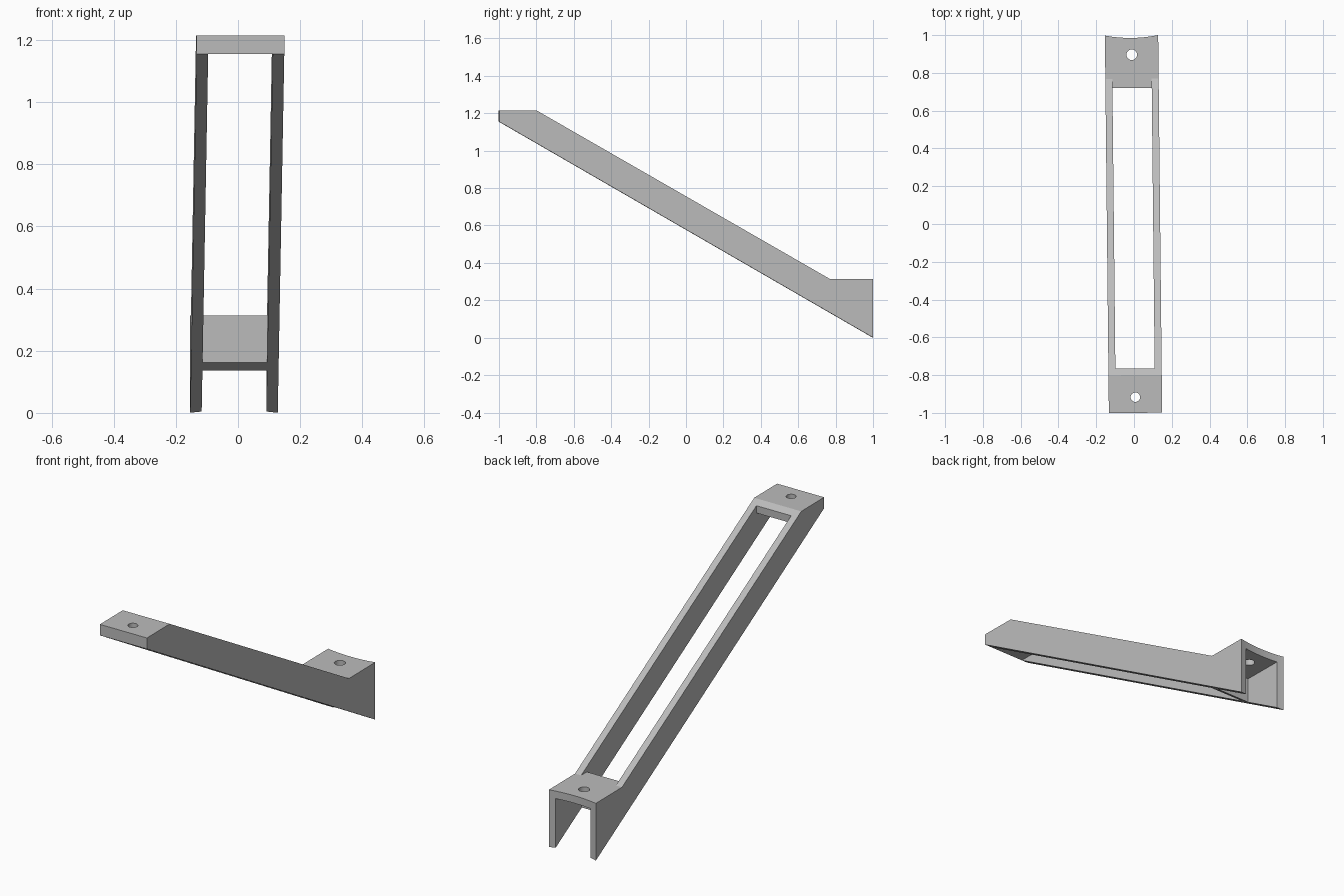
import bpy
import bmesh
import math

if "Cube" in bpy.data.objects:
    bpy.data.objects.remove(bpy.data.objects["Cube"])

grey = bpy.data.materials.new("plain_grey")
grey.use_nodes = True
COLOUR = (0.5, 0.5, 0.5, 1)
grey.diffuse_color = COLOUR
grey.node_tree.nodes["Principled BSDF"].inputs["Base Color"].default_value = COLOUR

OUTER, INNER = 0.141, 0.104   # half widths of the frame and its opening


def prism(name, profile, x0, x1):
    """Extrude a (y, z) side profile from x0 to x1."""
    bm = bmesh.new()
    face = bm.faces.new([bm.verts.new((x0, y, z)) for y, z in profile])
    ext = bmesh.ops.extrude_face_region(bm, geom=[face])
    moved = [v for v in ext["geom"] if isinstance(v, bmesh.types.BMVert)]
    bmesh.ops.translate(bm, verts=moved, vec=(x1 - x0, 0, 0))
    bmesh.ops.recalc_face_normals(bm, faces=bm.faces)
    mesh = bpy.data.meshes.new(name)
    bm.to_mesh(mesh)
    bm.free()
    mesh.materials.append(grey)
    obj = bpy.data.objects.new(name, mesh)
    bpy.context.collection.objects.link(obj)
    return obj


def cut_round(parts, radius, y, z, segments):
    """Cut an upright cylinder out of each part."""
    bpy.ops.mesh.primitive_cylinder_add(vertices=segments, radius=radius,
                                        depth=1, location=(0, y, z))
    cutter = bpy.context.object
    cutter.hide_render = True
    cutter.data.materials.append(grey)
    for part in parts:
        mod = part.modifiers.new("cut", "BOOLEAN")
        mod.operation = "DIFFERENCE"
        mod.solver = "EXACT"
        mod.object = cutter
        bpy.context.view_layer.objects.active = part
        bpy.ops.object.modifier_apply(modifier=mod.name)
    bpy.data.objects.remove(cutter)


# Sloping side rails with level ends
rail_profile = [(-1, 1.155), (-1, 1.215), (-0.8, 1.215),
                (0.77, 0.313), (1, 0.313), (1, 0)]
right_rail = prism("right_rail", rail_profile, -OUTER, -INNER)
left_rail = prism("left_rail", rail_profile, INNER, OUTER)

# Upper mounting plate at the front
front_plate = prism("front_plate", [(-1, 1.155), (-1, 1.215), (-0.8, 1.215),
                                    (-0.765, 1.195), (-0.765, 1.155)], -INNER, INNER)

# Lower mounting plate with its downward web
back_bracket = prism("back_bracket", [(0.72, 0.313), (1, 0.313), (1, 0.272), (0.765, 0.272),
                                      (0.765, 0.136), (0.72, 0.162)], -INNER, INNER)

# Screw holes and hollow back end
cut_round([front_plate], 0.025, -0.917, 1.2, 32)
cut_round([back_bracket], 0.028, 0.896, 0.3, 32)
cut_round([right_rail, left_rail, back_bracket], 0.717, 1.702, 0.2, 128)

# Slight turn of the whole bracket, with smooth round cuts
for part in (right_rail, left_rail, front_plate, back_bracket):
    part.rotation_euler.z = 0.0105
    part.location.x = -0.0025
    bpy.ops.object.select_all(action="DESELECT")
    part.select_set(True)
    bpy.context.view_layer.objects.active = part
    bpy.ops.object.shade_smooth_by_angle(angle=math.radians(25))
